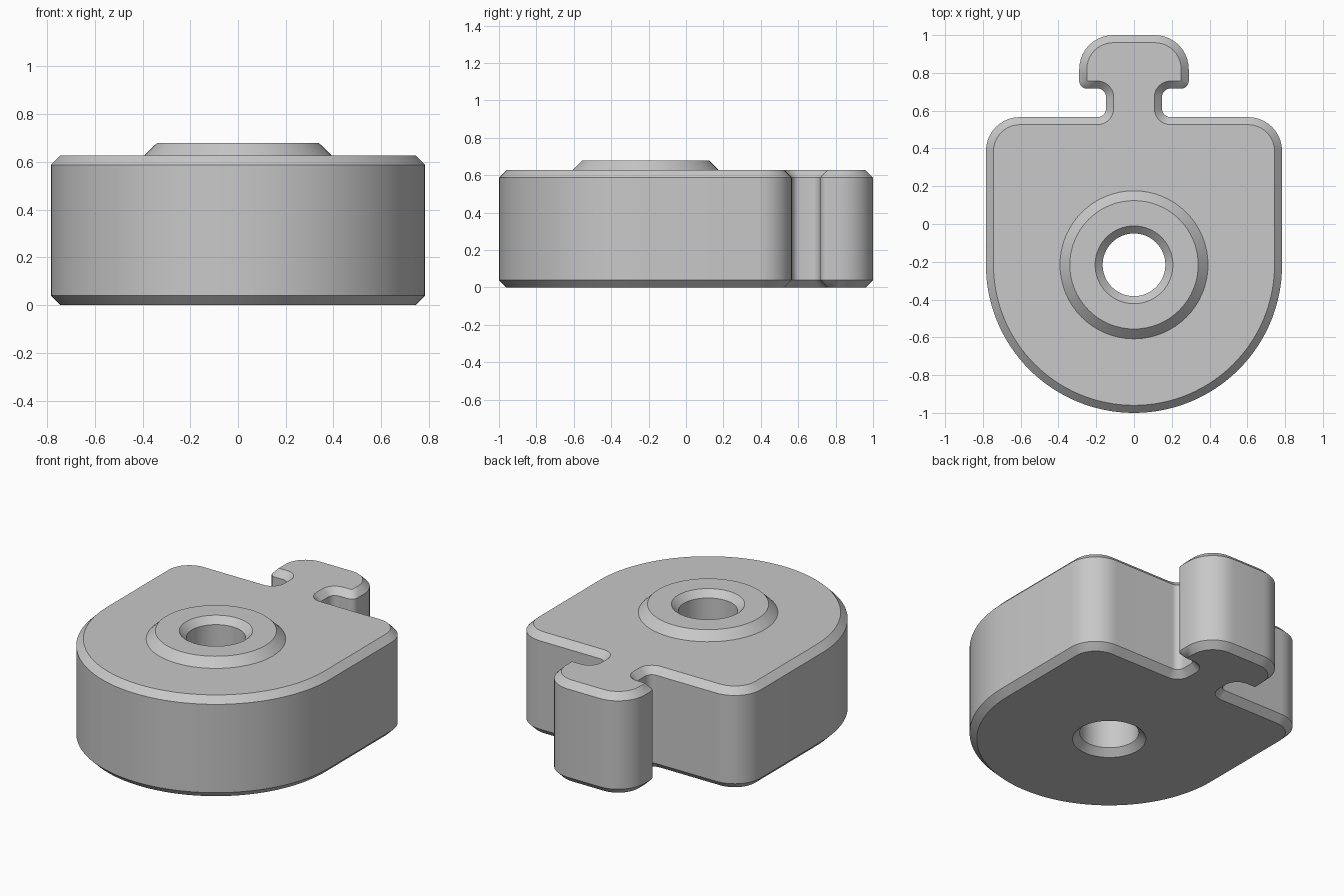
import bpy
import bmesh
from math import cos, sin, radians

cube = bpy.data.objects.get("Cube")
if cube:
    bpy.data.objects.remove(cube)

CHAMFER = 0.04
HEIGHT = 0.627
BOSS_TOP = 0.678
CENTRE_Y = -0.216

grey = bpy.data.materials.new("light_grey")
grey.use_nodes = True
colour = (0.58, 0.58, 0.58, 1)
grey.diffuse_color = colour
grey.node_tree.nodes["Principled BSDF"].inputs["Base Color"].default_value = colour

# Right half of the outline as arcs: centre x, centre y, radius, start, end, steps.
# A falling angle marks a concave fillet.
ARCS = [
    (0, CENTRE_Y, 0.784, -90, 0, 32),        # round front
    (0.604, 0.386, 0.18, 0, 90, 10),         # shoulder
    (0.193, 0.611, 0.045, 270, 180, 8),      # fillet at the neck base
    (0.193, 0.672, 0.045, 180, 90, 8),       # fillet below the head
    (0.25, 0.757, 0.04, -90, 0, 8),          # lower head corner
    (0.11, 0.82, 0.18, 0, 90, 10),           # upper head corner
]


def outline(inset):
    """Closed plan outline from the front point, moved inwards by inset."""
    half = []
    for cx, cy, r, start, end, steps in ARCS:
        r += -inset if end > start else inset
        for i in range(steps + 1):
            a = radians(start + (end - start) * i / steps)
            half.append((cx + r * cos(a), cy + r * sin(a)))
    half.append((0, half[-1][1]))
    return half + [(-x, y) for x, y in reversed(half[1:-1])]


def circle(radius, count=64):
    """Circle around the hole axis, from the front point."""
    angles = [radians(360 * i / count - 90) for i in range(count)]
    return [(radius * cos(a), CENTRE_Y + radius * sin(a)) for a in angles]


def skin(bm, sections):
    """Join (points, z) sections with quads; return the first and last rings."""
    rings = [[bm.verts.new((x, y, z)) for x, y in pts] for pts, z in sections]
    n = len(rings[0])
    for low, high in zip(rings, rings[1:]):
        for i in range(n):
            j = (i + 1) % n
            bm.faces.new((low[i], low[j], high[j], high[i]))
    return rings[0], rings[-1]


def cap(bm, outer, inner):
    """Fill between two rings with a right and a left half face."""
    right, left = [], []
    for ring in (outer, inner):
        middle = len(ring) // 2
        right.append(ring[:middle + 1])
        left.append(ring[middle:] + ring[:1])
    for outside, inside in (right, left):
        bm.faces.new(outside + inside[::-1])


bm = bmesh.new()

# Outer wall with a chamfer above and below
wall_bottom, wall_top = skin(bm, [
    (outline(CHAMFER), 0), (outline(0), CHAMFER),
    (outline(0), HEIGHT - CHAMFER), (outline(CHAMFER), HEIGHT)])

# Through hole, countersunk at both ends, and the raised boss around it
hole_bottom, boss_base = skin(bm, [
    (circle(0.206), 0), (circle(0.166), CHAMFER),
    (circle(0.166), BOSS_TOP - CHAMFER), (circle(0.206), BOSS_TOP),
    (circle(0.34), BOSS_TOP), (circle(0.392), HEIGHT)])

# Flat underside and top
cap(bm, wall_bottom, hole_bottom)
cap(bm, wall_top, boss_base)

bmesh.ops.remove_doubles(bm, verts=bm.verts[:], dist=0.0005)
bmesh.ops.recalc_face_normals(bm, faces=bm.faces[:])
bmesh.ops.triangulate(bm, faces=[f for f in bm.faces if len(f.verts) > 4])

mesh = bpy.data.meshes.new("connector_body")
bm.to_mesh(mesh)
bm.free()
mesh.materials.append(grey)
body = bpy.data.objects.new("connector_body", mesh)
bpy.context.collection.objects.link(body)

bpy.ops.object.select_all(action="DESELECT")
body.select_set(True)
bpy.context.view_layer.objects.active = body
bpy.ops.object.shade_smooth_by_angle(angle=radians(30))
